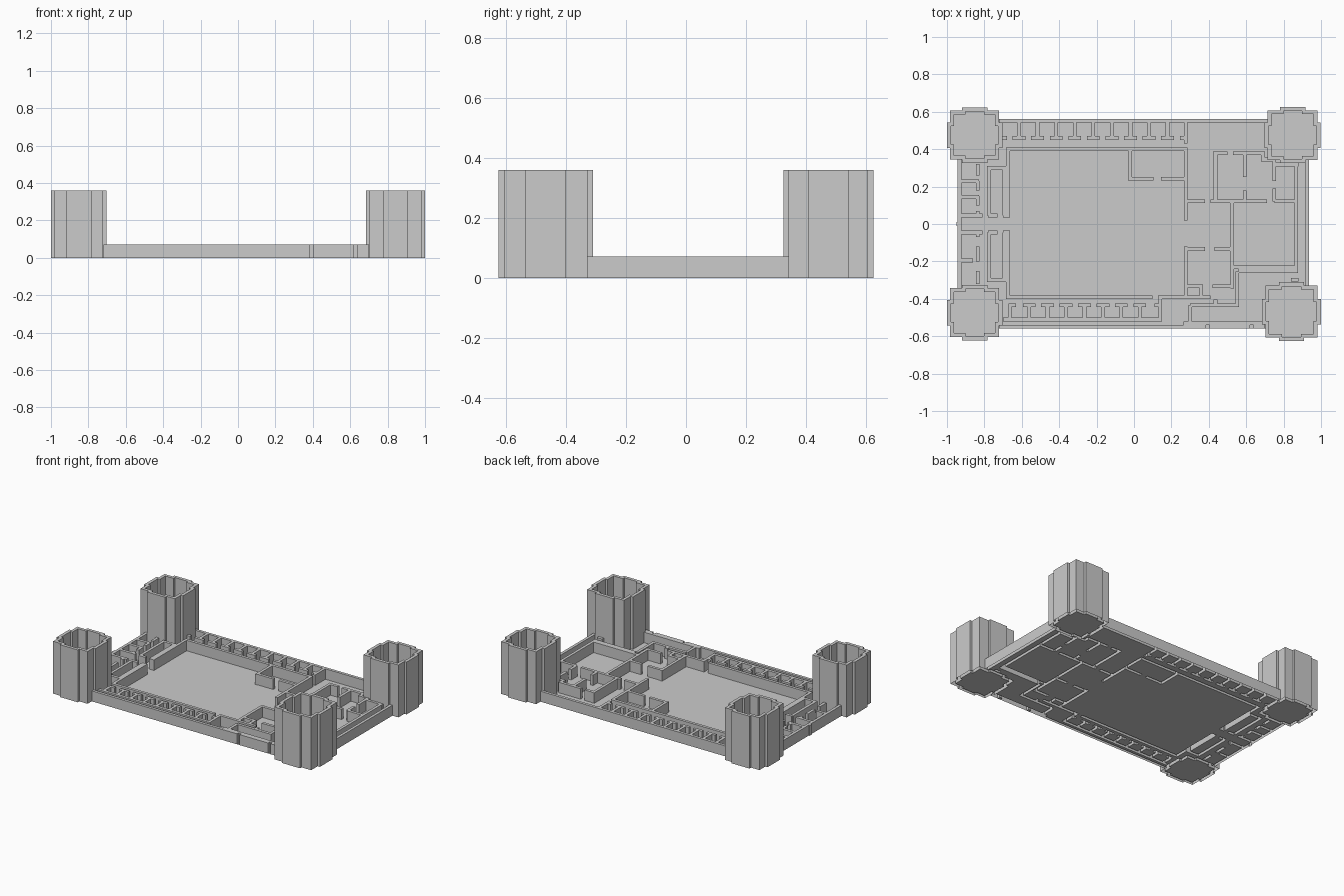
import bpy, bmesh

if "Cube" in bpy.data.objects:
    bpy.data.objects.remove(bpy.data.objects["Cube"])

WALL_H, TOWER_H, T = 0.072, 0.36, 0.01      # heights and half wall thickness


def H(y, *spans):
    """Walls running along x at a given y."""
    return [(a, b, y - T, y + T) for a, b in zip(spans[::2], spans[1::2])]


def V(x, *spans):
    """Walls running along y at a given x."""
    return [(x - T, x + T, a, b) for a, b in zip(spans[::2], spans[1::2])]


def plan_mesh(name, walls, floors, height, holes=(), hollow=()):
    """Turn a plan of rectangles into one clean shell: wall tops, sides and floor."""
    rects = [*walls, *floors, *holes, *hollow]
    xs = sorted({round(v, 3) for r in rects for v in r[:2]})
    ys = sorted({round(v, 3) for r in rects for v in r[2:]})
    nx, ny = len(xs) - 1, len(ys) - 1
    grid = [[0] * (ny + 2) for _ in range(nx + 2)]      # 0 empty, 1 floor, 2 wall
    for group, value in ((floors, 1), (walls, 2), (hollow, 1), (holes, 0)):
        for r in group:
            a, b, c, d = (round(v, 3) for v in r)
            for i in range(xs.index(a), xs.index(b)):
                for j in range(ys.index(c), ys.index(d)):
                    grid[i + 1][j + 1] = value
    bm = bmesh.new()

    def quad(*pts):
        bm.faces.new([bm.verts.new(p) for p in pts])

    # tops and floors, merged into strips along x
    for j in range(ny):
        i = 0
        while i < nx:
            k, v = i, grid[i + 1][j + 1]
            while k < nx and grid[k + 1][j + 1] == v:
                k += 1
            if v:
                z = height if v == 2 else 0
                quad((xs[i], ys[j], z), (xs[k], ys[j], z), (xs[k], ys[j + 1], z), (xs[i], ys[j + 1], z))
            i = k
    # vertical sides where wall meets anything else
    for i in range(nx):
        for j in range(ny):
            if grid[i + 1][j + 1] != 2:
                continue
            a, b, c, d = xs[i], xs[i + 1], ys[j], ys[j + 1]
            for other, p, q in ((grid[i + 1][j], (a, c), (b, c)), (grid[i + 2][j + 1], (b, c), (b, d)),
                                (grid[i + 1][j + 2], (b, d), (a, d)), (grid[i][j + 1], (a, d), (a, c))):
                if other != 2:
                    quad((*p, 0), (*q, 0), (*q, height), (*p, height))
    bmesh.ops.remove_doubles(bm, verts=bm.verts, dist=1e-5)
    me = bpy.data.meshes.new(name)
    bm.to_mesh(me)
    bm.free()
    ob = bpy.data.objects.new(name, me)
    bpy.context.collection.objects.link(ob)


def stepped(cx, cy, a, b, c):
    """Square of half size b with a bump of half width c out to a on each side."""
    return [(cx - b, cx + b, cy - b, cy + b), (cx - a, cx + a, cy - c, cy + c),
            (cx - c, cx + c, cy - a, cy + a)]


# corner towers: stepped plan, hollow
footprints = []
for name, cx, cy, a in (("tower_back_left", -0.852, 0.475, 0.148), ("tower_back_right", 0.848, 0.475, 0.15),
                        ("tower_front_left", -0.852, -0.474, 0.148), ("tower_front_right", 0.842, -0.468, 0.157)):
    outer = stepped(cx, cy, a, a - 0.017, 0.068)
    inner = stepped(cx, cy, a - 0.022, a - 0.038, 0.05)
    plan_mesh(name, outer, [], TOWER_H, hollow=inner)
    footprints += outer

# outer wall
walls = H(0.552, -0.72, 0.72) + H(-0.55, -0.72, 0.27) + V(-0.933, -0.35, 0.35) + V(0.926, -0.35, 0.35)
walls += [(-0.95, -0.93, -0.012, 0.012), (0.265, 0.385, -0.56, -0.522), (0.405, 0.62, -0.56, -0.522),
          (0.64, 0.70, -0.56, -0.522), (0.38, 0.65, -0.54, -0.522)]

# courtyard walls and its corner room
walls += H(0.40, -0.684, 0.285) + H(-0.392, -0.684, 0.10, 0.14, 0.41)
walls += V(-0.674, 0.035, 0.40, -0.40, -0.035) + V(-0.02, 0.23, 0.40) + H(0.242, -0.03, 0.105, 0.145, 0.27)
walls += V(0.276, 0.02, 0.39, -0.392, -0.12)

# back row of cells
walls += V(0.276, 0.43, 0.552)
for i in range(9):
    x = -0.615 + 0.0993 * i
    walls += V(x, 0.45, 0.552) + H(0.46, x - 0.034, x + 0.034)
walls += H(0.46, -0.71, -0.68, 0.246, 0.27)

# front row of cells
walls += H(-0.511, -0.70, 0.15) + V(0.14, -0.51, -0.38) + V(-0.664, -0.51, -0.44)
for i in range(7):
    x = -0.56 + 0.0985 * i
    walls += V(x, -0.511, -0.43) + H(-0.435, x - 0.034, x + 0.034)
walls += H(-0.435, -0.67, -0.63, 0.11, 0.14)

# entrance passage and the rooms beside it, mirrored front to back
for s in (1, -1):
    side = H(0.045, -0.93, -0.81, -0.78, -0.73, -0.70, -0.665) + H(0.30, -0.785, -0.68)
    side += V(-0.775, 0.045, 0.31) + V(-0.693, 0.045, 0.31)
    walls += [(a, b, *sorted((s * c, s * d))) for a, b, c, d in side]
walls += H(0.145, -0.93, -0.83) + H(0.228, -0.93, -0.83) + H(-0.195, -0.93, -0.86)
walls += V(-0.835, 0.04, 0.07, 0.10, 0.15, 0.18, 0.23, 0.26, 0.32, -0.07, -0.04, -0.20, -0.12, -0.32, -0.25)

# right-hand rooms, back half
walls += H(0.122, 0.27, 0.38, 0.41, 0.535, 0.53, 0.71, 0.75, 0.87) + V(0.436, 0.12, 0.39)
walls += H(0.378, 0.43, 0.50, 0.53, 0.69) + V(0.592, 0.25, 0.388, 0.12, 0.18)
walls += V(0.75, 0.23, 0.34, 0.12, 0.19) + H(0.318, 0.74, 0.88) + V(0.69, 0.34, 0.388) + H(0.345, 0.68, 0.76)

# great hall
walls += V(0.524, -0.24, 0.12) + V(0.868, -0.26, 0.32)
walls += [(0.56, 0.878, -0.262, -0.222), (0.514, 0.57, -0.24, -0.222)]

# right-hand rooms, front half
walls += H(-0.134, 0.27, 0.38, 0.43, 0.53) + H(-0.333, 0.27, 0.37, 0.42, 0.535)
walls += V(0.525, -0.345, -0.22) + V(0.552, -0.435, -0.255) + H(-0.435, 0.30, 0.562)
walls += V(0.36, -0.39, -0.333) + V(0.436, -0.435, -0.405) + V(0.30, -0.53, -0.435)
walls += H(-0.298, 0.84, 0.88)

floors = [(-0.943, 0.936, -0.56, 0.562)]
plan_mesh("castle_walls_and_floor", walls, floors, WALL_H, holes=footprints)
